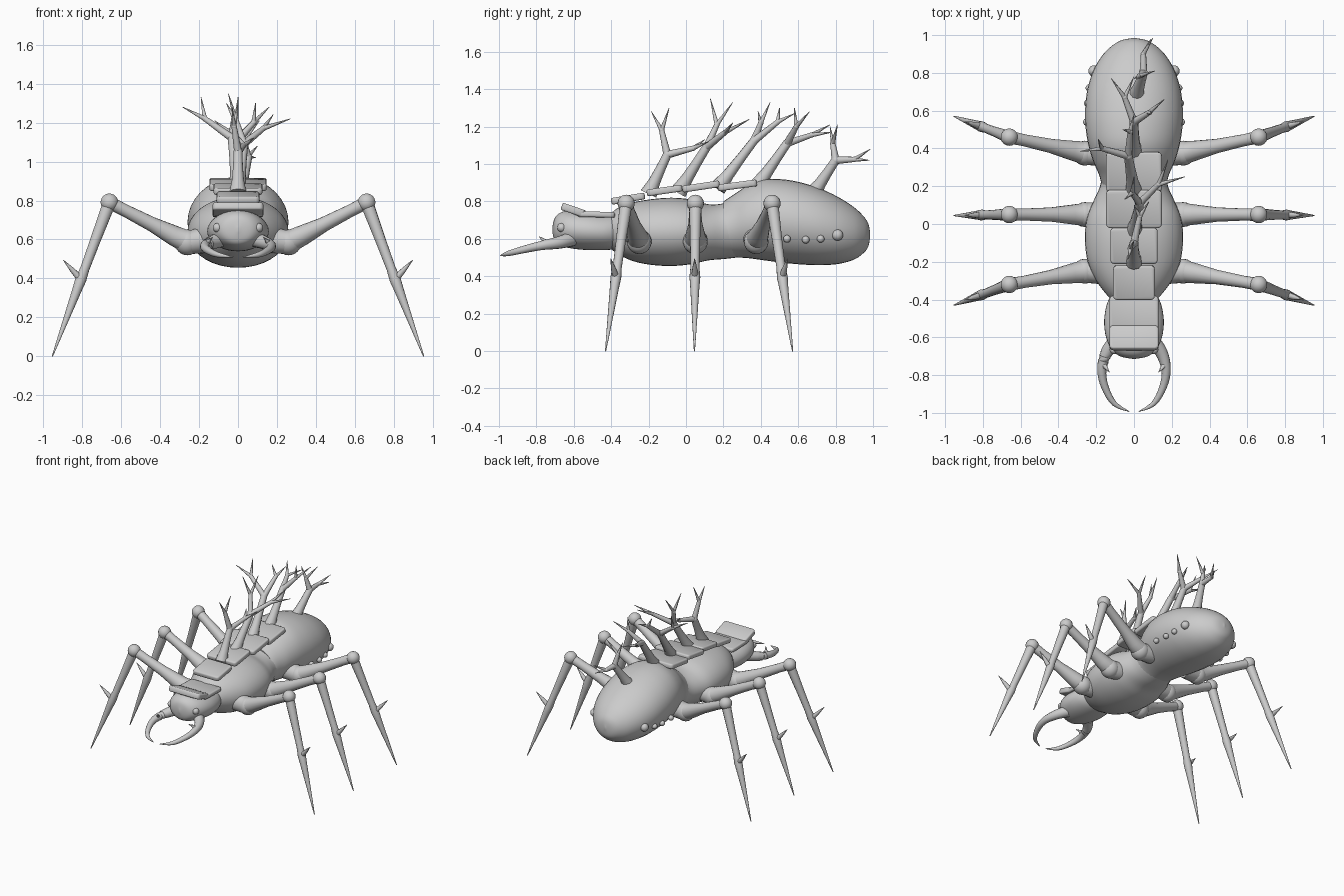
import bpy, bmesh, math
from mathutils import Vector, Matrix

if "Cube" in bpy.data.objects:
    bpy.data.objects.remove(bpy.data.objects["Cube"])

grey = bpy.data.materials.new("stone_grey")
grey.diffuse_color = (0.6, 0.6, 0.6, 1)
grey.use_nodes = True
grey.node_tree.nodes["Principled BSDF"].inputs["Base Color"].default_value = grey.diffuse_color


def finish(name, bm, angle=50):
    bmesh.ops.recalc_face_normals(bm, faces=bm.faces)
    me = bpy.data.meshes.new(name)
    bm.to_mesh(me)
    bm.free()
    ob = bpy.data.objects.new(name, me)
    bpy.context.collection.objects.link(ob)
    me.materials.append(grey)
    bpy.ops.object.select_all(action='DESELECT')
    bpy.context.view_layer.objects.active = ob
    ob.select_set(True)
    bpy.ops.object.shade_smooth_by_angle(angle=math.radians(angle))
    return ob


def smooth(rows, steps):
    """Catmull-Rom interpolation of rows of numbers."""
    out = []
    for i in range(len(rows) - 1):
        p = [rows[max(i - 1, 0)], rows[i], rows[i + 1], rows[min(i + 2, len(rows) - 1)]]
        for s in range(steps):
            t = s / steps
            out.append([0.5 * (2 * b + (c - a) * t + (2 * a - 5 * b + 4 * c - d) * t * t
                               + (3 * b - a - 3 * c + d) * t ** 3) for a, b, c, d in zip(*p)])
    return out + [list(rows[-1])]


def skin(bm, rings):
    """Join rings of points into a closed skin."""
    vs = [[bm.verts.new(p) for p in r] for r in rings]
    n = len(vs[0])
    for a, b in zip(vs, vs[1:]):
        for i in range(n):
            bm.faces.new((a[i], a[(i + 1) % n], b[(i + 1) % n], b[i]))
    bm.faces.new(vs[0])
    bm.faces.new(vs[-1])


def body(name, rows, sides=36):
    """Elliptic sections along y: (y, bottom z, top z, half width)."""
    bm = bmesh.new()
    rings = []
    for y, lo, hi, w in smooth(rows, 5):
        w, h = max(w, 0.004), max((hi - lo) / 2, 0.004)
        rings.append([(w * math.cos(2 * math.pi * i / sides), y,
                       (lo + hi) / 2 + h * math.sin(2 * math.pi * i / sides)) for i in range(sides)])
    skin(bm, rings)
    return finish(name, bm)


def tube(bm, pts, sides=10, steps=1):
    """Round limb through (x, y, z, radius)."""
    if steps > 1:
        pts = smooth(pts, steps)
    ps = [Vector(p[:3]) for p in pts]
    rings = []
    for i, p in enumerate(ps):
        d = (ps[min(i + 1, len(ps) - 1)] - ps[max(i - 1, 0)]).normalized()
        u = d.cross(Vector((0.31, 0.9, 0.1))).normalized()
        v = d.cross(u)
        r = max(pts[i][3], 0.0015)
        rings.append([p + r * (u * math.cos(2 * math.pi * k / sides) + v * math.sin(2 * math.pi * k / sides))
                      for k in range(sides)])
    skin(bm, rings)


def ball(bm, p, r):
    bmesh.ops.create_uvsphere(bm, u_segments=18, v_segments=12, radius=r, matrix=Matrix.Translation(p))


# Body: head, thorax, abdomen
body("head", [(-0.715, 0.64, 0.66, 0.0), (-0.70, 0.585, 0.715, 0.075), (-0.66, 0.56, 0.745, 0.12),
              (-0.60, 0.547, 0.75, 0.148), (-0.52, 0.54, 0.745, 0.158), (-0.44, 0.54, 0.735, 0.148),
              (-0.38, 0.545, 0.73, 0.125), (-0.33, 0.56, 0.71, 0.10)])
body("thorax", [(-0.43, 0.57, 0.70, 0.09), (-0.38, 0.53, 0.755, 0.14), (-0.30, 0.487, 0.79, 0.20),
                (-0.20, 0.463, 0.81, 0.245), (-0.08, 0.455, 0.82, 0.26), (0.03, 0.465, 0.81, 0.25),
                (0.12, 0.485, 0.785, 0.215), (0.20, 0.492, 0.79, 0.18), (0.27, 0.50, 0.82, 0.17)])
body("abdomen", [(0.20, 0.495, 0.80, 0.17), (0.26, 0.50, 0.84, 0.185), (0.33, 0.497, 0.885, 0.215),
                 (0.42, 0.485, 0.918, 0.242), (0.52, 0.472, 0.918, 0.257), (0.62, 0.463, 0.90, 0.258),
                 (0.72, 0.459, 0.868, 0.245), (0.82, 0.467, 0.82, 0.212), (0.90, 0.49, 0.768, 0.162),
                 (0.95, 0.525, 0.72, 0.108), (0.975, 0.56, 0.68, 0.06), (0.985, 0.615, 0.63, 0.0)])

# Spiracle knobs on the abdomen
bm = bmesh.new()
for s in (-1, 1):
    ball(bm, (s * 0.212, 0.81, 0.62), 0.03)
    for y, z, x in ((0.54, 0.60, 0.25), (0.64, 0.595, 0.245), (0.72, 0.60, 0.236)):
        ball(bm, (s * x, y, z), 0.02)
finish("spiracle_knobs", bm)


# Back plates, each a rounded slab
def plate(name, y0, z0, y1, z1, half, thick=0.036):
    bm = bmesh.new()
    rot = Matrix.Rotation(math.atan2(z1 - z0, y1 - y0), 4, 'X')
    mat = Matrix.Translation((0, (y0 + y1) / 2, (z0 + z1) / 2)) @ rot
    size = Matrix.Diagonal((half * 2, math.hypot(y1 - y0, z1 - z0), thick, 1))
    bmesh.ops.create_cube(bm, size=1, matrix=mat @ size)
    ups = [e for e in bm.edges if abs((e.verts[0].co - e.verts[1].co).length - thick) < 1e-4]
    bmesh.ops.bevel(bm, geom=ups, offset=0.02, segments=3, affect='EDGES', profile=0.5)
    rims = [e for e in bm.edges if any(len(f.verts) > 4 for f in e.link_faces)]
    bmesh.ops.bevel(bm, geom=rims, offset=0.009, segments=2, affect='EDGES', profile=0.5)
    return finish(name, bm)


for i, (y0, z0, y1, z1, w) in enumerate([(-0.40, 0.80, -0.22, 0.83, 0.11), (-0.21, 0.845, -0.02, 0.872, 0.125),
                                         (-0.02, 0.865, 0.18, 0.895, 0.147), (0.17, 0.872, 0.38, 0.90, 0.147)]):
    plate(f"back_plate_{i + 1}", y0, z0, y1, z1, w)
plate("head_crest_front", -0.665, 0.775, -0.54, 0.732, 0.13, 0.04)
plate("head_crest_rear", -0.58, 0.733, -0.38, 0.728, 0.13, 0.03)

# Antlers: stem from base to fork, two branches, each with two tips
antlers = [
    ((0, -0.20, 0.84), (0, -0.10, 1.05),
     [((-0.02, -0.13, 1.18), (-0.03, -0.185, 1.28), (0.0, -0.09, 1.30)),
      ((0.03, 0.04, 1.085), (0.08, 0.12, 1.12), (0.0, 0.10, 1.13))]),
    ((0, -0.04, 0.85), (0.03, 0.11, 1.09),
     [((-0.01, 0.165, 1.21), (-0.05, 0.13, 1.35), (0.0, 0.25, 1.33)),
      ((0.13, 0.21, 1.17), (0.27, 0.25, 1.22), (0.18, 0.34, 1.24))]),
    ((0, 0.17, 0.87), (-0.03, 0.36, 1.12),
     [((-0.17, 0.40, 1.22), (-0.285, 0.385, 1.28), (-0.19, 0.45, 1.33)),
      ((-0.02, 0.49, 1.225), (0.0, 0.58, 1.27), (-0.06, 0.50, 1.30))]),
    ((0, 0.38, 0.88), (0.0, 0.54, 1.11),
     [((0.08, 0.59, 1.20), (0.09, 0.58, 1.30), (0.16, 0.66, 1.28)),
      ((-0.05, 0.67, 1.155), (-0.12, 0.77, 1.21), (0.0, 0.78, 1.17))]),
    ((0.01, 0.68, 0.84), (0.05, 0.80, 1.02),
     [((0.03, 0.785, 1.11), (0.0, 0.77, 1.20), (0.11, 0.81, 1.21)),
      ((0.05, 0.90, 1.025), (0.10, 0.985, 1.08), (0.09, 0.98, 1.02))])]
for i, (base, fork, branches) in enumerate(antlers):
    bm = bmesh.new()
    b, f = Vector(base), Vector(fork)
    tube(bm, [(*b, 0.046), (*b.lerp(f, 0.3), 0.032), (*b.lerp(f, 0.65), 0.026), (*f, 0.023)])
    ball(bm, f, 0.023)
    for node, *tips in branches:
        tube(bm, [(*f, 0.021), (*node, 0.014)])
        ball(bm, Vector(node), 0.0145)
        for t in tips:
            tube(bm, [(*node, 0.013), (*t, 0.001)], 8)
    finish(f"antler_{i + 1}", bm)

# Legs: hip, thigh, knee, shin with spur
for side, s in (("right", 1), ("left", -1)):
    for name, y0, y1, y2 in (("front", -0.25, -0.32, -0.43), ("middle", 0.05, 0.05, 0.045), ("rear", 0.375, 0.46, 0.57)):
        bm = bmesh.new()
        hip, knee, foot = Vector((s * 0.26, y0, 0.585)), Vector((s * 0.66, y1, 0.79)), Vector((s * 0.953, y2, 0))
        ball(bm, hip, 0.066)
        tube(bm, [(s * 0.16, y0, 0.60, 0.07), (*hip, 0.062), (*hip.lerp(knee, 0.18), 0.052),
                  (*hip.lerp(knee, 0.45), 0.038), (*hip.lerp(knee, 0.8), 0.032), (*knee, 0.034)], 16)
        ball(bm, knee, 0.046)
        tube(bm, [(*knee, 0.034), (*knee.lerp(foot, 0.25), 0.027), (*knee.lerp(foot, 0.43), 0.024),
                  (*knee.lerp(foot, 0.5), 0.029), (*knee.lerp(foot, 0.56), 0.025), (*foot, 0.003)], 14)
        j = knee.lerp(foot, 0.5)
        tip = Vector((s * 0.897, j.y + (y2 - y1) * 0.25, 0.495))
        tube(bm, [(*j, 0.02), (*j.lerp(tip, 0.5), 0.013), (*tip, 0.001)], 8)
        finish(f"{name}_leg_{side}", bm)

    # Mandibles with a small inner tooth, and eyes
    bm = bmesh.new()
    tube(bm, [(s * 0.09, -0.61, 0.60, 0.04), (s * 0.145, -0.68, 0.58, 0.033), (s * 0.17, -0.77, 0.565, 0.025),
              (s * 0.155, -0.86, 0.545, 0.02), (s * 0.105, -0.95, 0.522, 0.014), (s * 0.025, -0.993, 0.51, 0.002)], 12, 4)
    tube(bm, [(s * 0.165, -0.74, 0.575, 0.018), (s * 0.13, -0.785, 0.612, 0.001)], 8)
    finish(f"mandible_{side}", bm)
    bm = bmesh.new()
    ball(bm, (s * 0.105, -0.665, 0.66), 0.024)
    finish(f"eye_{side}", bm)
